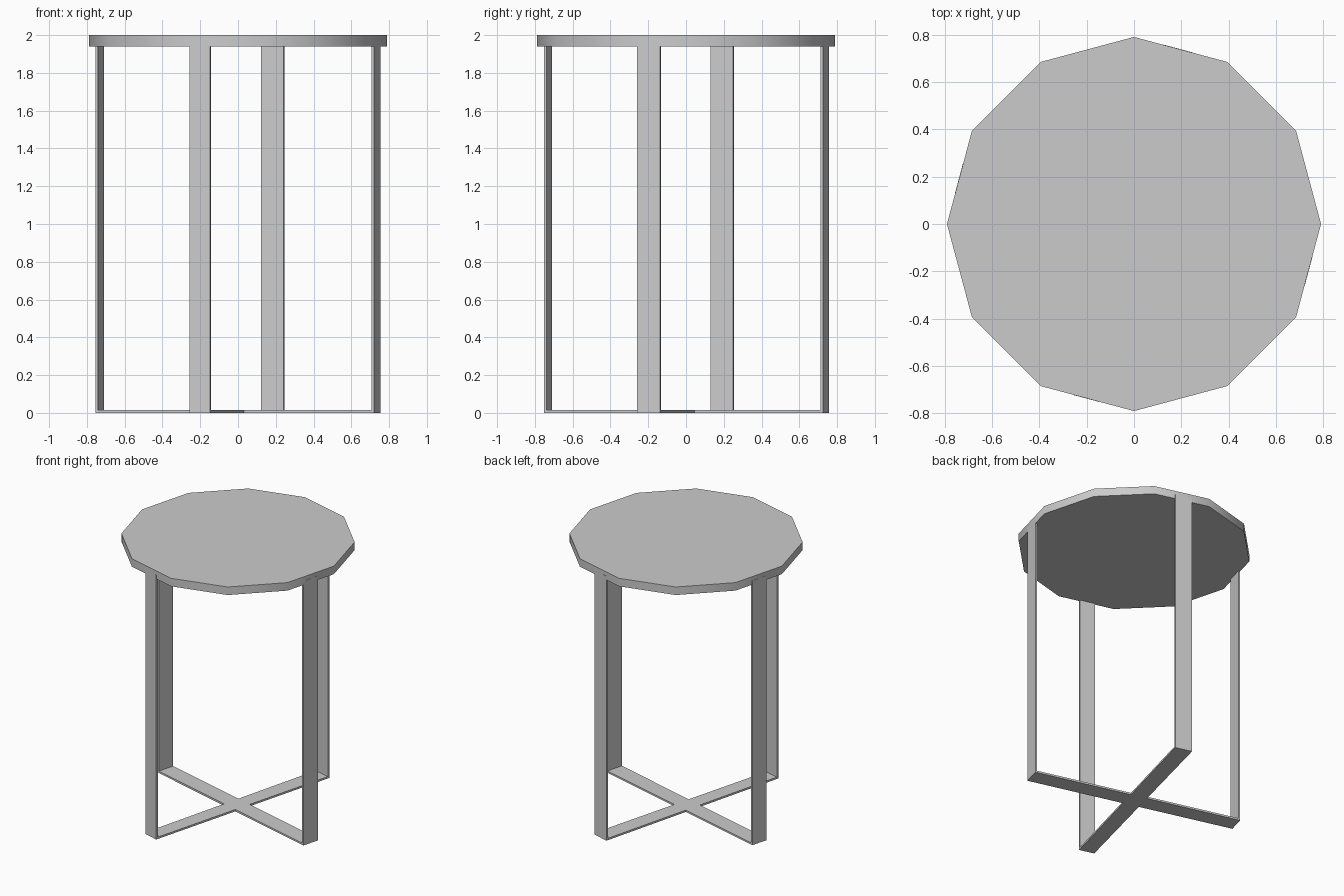
import bpy
import bmesh
from math import radians

cube = bpy.data.objects.get("Cube")
if cube:
    bpy.data.objects.remove(cube)

# One plain grey for the whole table
GREY = (0.60, 0.60, 0.60, 1)
grey = bpy.data.materials.new("plain grey")
grey.use_nodes = True
grey.diffuse_color = GREY
grey.node_tree.nodes["Principled BSDF"].inputs["Base Color"].default_value = GREY

HEIGHT = 2.0
TOP_RADIUS = 0.79
TOP_THICK = 0.06
REACH = 0.764      # centre to outer face of a leg
STRIP = 0.014      # thickness of the flat strip


def add_frame(name, angle, far_edges, near_edges):
    """Flat strip bent into a U: a floor bar with a leg at each end."""
    inner, leg_top = REACH - STRIP, HEIGHT - TOP_THICK / 2
    half = [(REACH, leg_top), (inner, leg_top), (inner, STRIP)]
    profile = ([(-REACH, 0), (REACH, 0)] + half
               + [(-x, z) for x, z in reversed(half)])
    bm = bmesh.new()
    sides = []
    for i in (0, 1):
        sides.append([bm.verts.new((x, (far_edges if x > 0 else near_edges)[i], z))
                      for x, z in profile])
    # Side faces: floor bar and the two legs
    count = len(profile)
    for ring in sides:
        for quad in ((0, 1, 4, 5), (1, 2, 3, 4), (0, 5, 6, 7)):
            bm.faces.new([ring[k] for k in quad])
    # Faces across the strip width
    for k in range(count):
        j = (k + 1) % count
        bm.faces.new((sides[0][k], sides[0][j], sides[1][j], sides[1][k]))
    bmesh.ops.recalc_face_normals(bm, faces=bm.faces)
    mesh = bpy.data.meshes.new(name)
    bm.to_mesh(mesh)
    bm.free()
    mesh.materials.append(grey)
    obj = bpy.data.objects.new(name, mesh)
    obj.rotation_euler.z = radians(angle)
    bpy.context.collection.objects.link(obj)


# Twelve-sided table top with a softly shaded rim
bpy.ops.mesh.primitive_cylinder_add(vertices=12, radius=TOP_RADIUS, depth=TOP_THICK,
                                    location=(0, 0, HEIGHT - TOP_THICK / 2))
top = bpy.context.object
top.name = "table_top"
top.data.materials.append(grey)
bpy.ops.object.shade_smooth_by_angle(angle=radians(35))

# Two crossed leg frames
add_frame("front_back_leg_frame", 75, (-0.049, 0.076), (-0.052, 0.060))
add_frame("side_leg_frame", -15, (-0.065, 0.063), (-0.068, 0.057))
